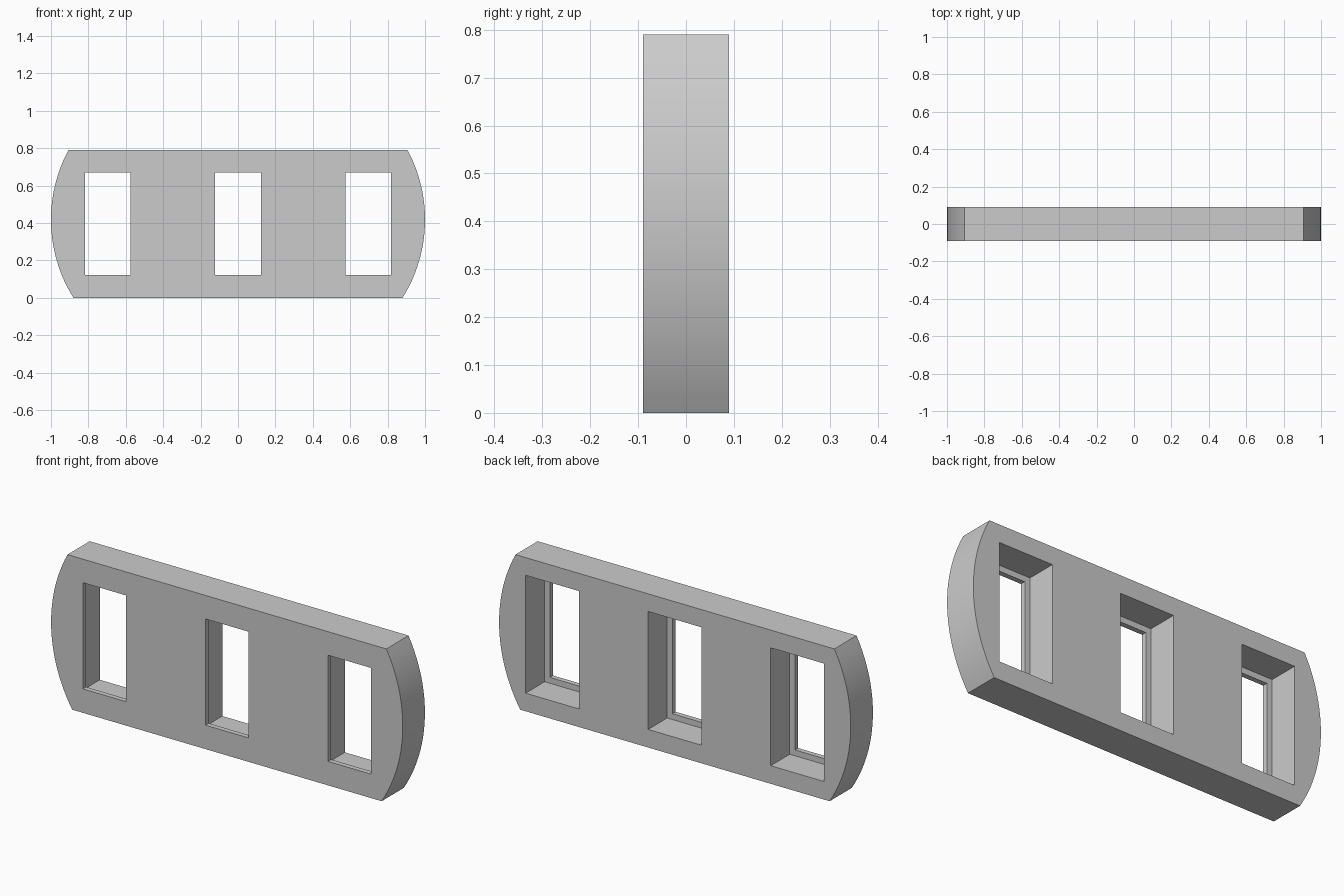
import bpy
import bmesh
import math

if "Cube" in bpy.data.objects:
    bpy.data.objects.remove(bpy.data.objects["Cube"], do_unlink=True)

HEIGHT, DEPTH = 0.79, 0.18
ARC_Z, ARC_R, ARC_STEPS = 0.418, 0.788, 24
FRONT, BACK = -DEPTH / 2, DEPTH / 2
LIP_BACK = FRONT + 0.026
WIN_Z, WIN_W, WIN_H, STEP = 0.396, 0.244, 0.546, 0.03

grey = bpy.data.materials.new("plain grey")
grey.use_nodes = True
colour = (0.6, 0.6, 0.6, 1)
grey.diffuse_color = colour
grey.node_tree.nodes["Principled BSDF"].inputs["Base Color"].default_value = colour


def make_prism(name, outline, y0, y1):
    """Extrude an x-z outline from y0 to y1."""
    bm = bmesh.new()
    face = bm.faces.new([bm.verts.new((x, y0, z)) for x, z in outline])
    result = bmesh.ops.extrude_face_region(bm, geom=[face])
    moved = [v for v in result["geom"] if isinstance(v, bmesh.types.BMVert)]
    bmesh.ops.translate(bm, verts=moved, vec=(0, y1 - y0, 0))
    bmesh.ops.recalc_face_normals(bm, faces=bm.faces)
    mesh = bpy.data.meshes.new(name)
    bm.to_mesh(mesh)
    bm.free()
    obj = bpy.data.objects.new(name, mesh)
    bpy.context.collection.objects.link(obj)
    mesh.materials.append(grey)
    return obj


def window_outline(x, grow):
    w, h = WIN_W / 2 + grow, WIN_H / 2 + grow
    return [(x - w, WIN_Z - h), (x + w, WIN_Z - h),
            (x + w, WIN_Z + h), (x - w, WIN_Z + h)]


# Plate with bowed ends
low = math.asin(-ARC_Z / ARC_R)
high = math.asin((HEIGHT - ARC_Z) / ARC_R)
angles = [low + (high - low) * i / ARC_STEPS for i in range(ARC_STEPS + 1)]
right_end = [(1 - ARC_R + ARC_R * math.cos(a), ARC_Z + ARC_R * math.sin(a))
             for a in angles]
left_end = [(-x, z) for x, z in reversed(right_end)]
plate = make_prism("window_plate", right_end + left_end, FRONT, BACK)

# Windows: narrow front lip, wider recess behind it
bpy.context.view_layer.objects.active = plate
for x in (-0.697, 0, 0.697):
    for grow, y0, y1 in ((0, FRONT - 0.1, BACK + 0.1),
                         (STEP, LIP_BACK, BACK + 0.1)):
        cutter = make_prism("window_cutter", window_outline(x, grow), y0, y1)
        cutter.hide_render = True
        cut = plate.modifiers.new("window_cut", "BOOLEAN")
        cut.operation = "DIFFERENCE"
        cut.solver = "EXACT"
        cut.object = cutter
        bpy.ops.object.modifier_apply(modifier=cut.name)
        bpy.data.objects.remove(cutter, do_unlink=True)

# Smooth ends, crisp edges
bpy.ops.object.select_all(action="DESELECT")
plate.select_set(True)
bpy.ops.object.shade_smooth_by_angle(angle=math.radians(30))
